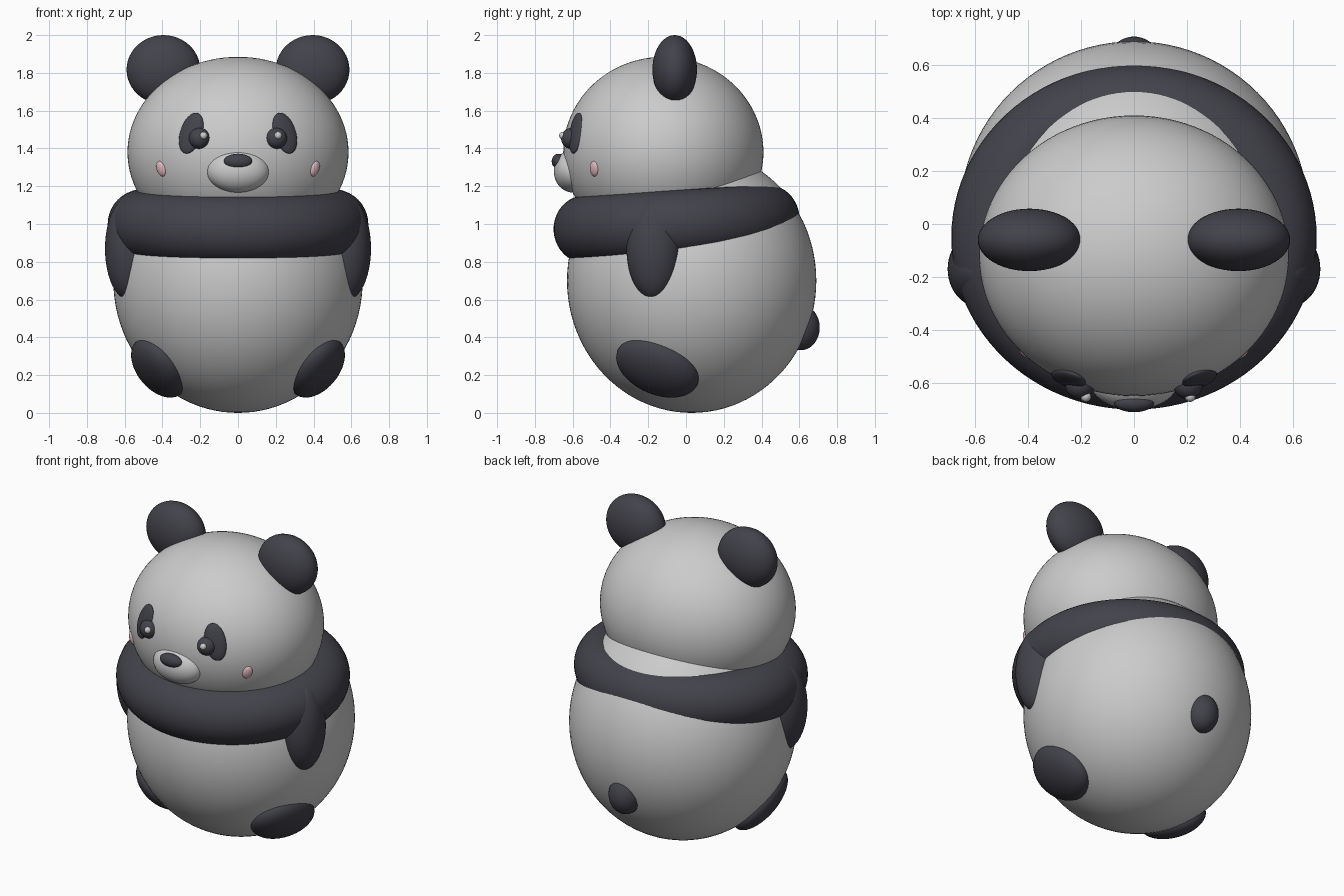
import bpy
from mathutils import Vector, Matrix

if "Cube" in bpy.data.objects:
    bpy.data.objects.remove(bpy.data.objects["Cube"])


def mat(name, col):
    m = bpy.data.materials.new(name)
    m.diffuse_color = (*col, 1)
    m.use_nodes = True
    m.node_tree.nodes["Principled BSDF"].inputs["Base Color"].default_value = m.diffuse_color
    return m


DARK = mat("dark", (0.055, 0.055, 0.07))
PINK = mat("pink", (0.75, 0.48, 0.52))

BODY_C, BODY_R = Vector((0, 0.03, 0.70)), Vector((0.66, 0.66, 0.70))
HEAD_C, HEAD_R = Vector((0, -0.12, 1.38)), Vector((0.585, 0.53, 0.505))


def finish(o, name, material):
    o.name = name
    if material:
        o.data.materials.append(material)
    for p in o.data.polygons:
        p.use_smooth = True
    return o


def ellipsoid(name, loc, radii, material=None, rot=None, seg=48):
    bpy.ops.mesh.primitive_uv_sphere_add(segments=seg, ring_count=seg // 2, radius=1)
    o = bpy.context.object
    r = rot.to_4x4() if rot else Matrix.Identity(4)
    o.matrix_world = Matrix.Translation(loc) @ r @ Matrix.Diagonal((*radii, 1))
    return finish(o, name, material)


def on_surface(name, point, along, radii, centre, size, depth, material):
    """Ellipsoid lying on a host ellipsoid; radii = (along, across, outward)."""
    p = Vector(point)
    n = Vector([(p[i] - centre[i]) / size[i] ** 2 for i in range(3)]).normalized()
    a = Vector(along)
    a = (a - n * a.dot(n)).normalized()
    rot = Matrix((a, n.cross(a), n)).transposed()
    return ellipsoid(name, p - n * depth, radii, material, rot)


# Main masses
ellipsoid("body", BODY_C, BODY_R, seg=96)
ellipsoid("head", HEAD_C, HEAD_R, seg=96)

# Dark shoulder band, tilted and sinking into the back
bpy.ops.mesh.primitive_torus_add(major_radius=0.51, minor_radius=0.18,
                                 major_segments=96, minor_segments=40,
                                 location=(0, -0.05, 1.0), rotation=(0.058, 0, 0))
band = bpy.context.object
band.scale = (1, 0.945, 1)
finish(band, "shoulder_band", DARK)

# Muzzle, nose and tail
ellipsoid("muzzle", (0, -0.60, 1.28), (0.165, 0.10, 0.113))
ellipsoid("nose", (0, -0.675, 1.332), (0.075, 0.036, 0.04), DARK)
ellipsoid("tail", (0, 0.608, 0.452), (0.10, 0.10, 0.12), DARK)

# Paired parts
for s, side in ((1, "right"), (-1, "left")):
    ellipsoid(f"ear_{side}", (s * 0.395, -0.06, 1.817), (0.195, 0.118, 0.183), DARK)
    ellipsoid(f"arm_{side}", (s * 0.58, -0.17, 0.87), (0.124, 0.145, 0.27), DARK)
    on_surface(f"foot_{side}", (s * 0.44, -0.16, 0.22), (s * 0.02, 0.92, -0.39),
               (0.23, 0.178, 0.10), BODY_C, BODY_R, 0.03, DARK)
    on_surface(f"eye_patch_{side}", (s * 0.25, -0.588, 1.482), (s * -0.25, 0, 1),
               (0.112, 0.064, 0.024), HEAD_C, HEAD_R, 0.006, DARK)
    ellipsoid(f"eye_{side}", (s * 0.204, -0.605, 1.453), (0.056, 0.056, 0.056), DARK)
    ellipsoid(f"eye_glint_{side}", (s * 0.197 + 0.015, -0.652, 1.468),
              (0.02, 0.02, 0.02), seg=24)
    on_surface(f"cheek_{side}", (s * 0.408, -0.487, 1.292), (s * 0.35, 0, 1),
               (0.042, 0.03, 0.018), HEAD_C, HEAD_R, 0.003, PINK)
